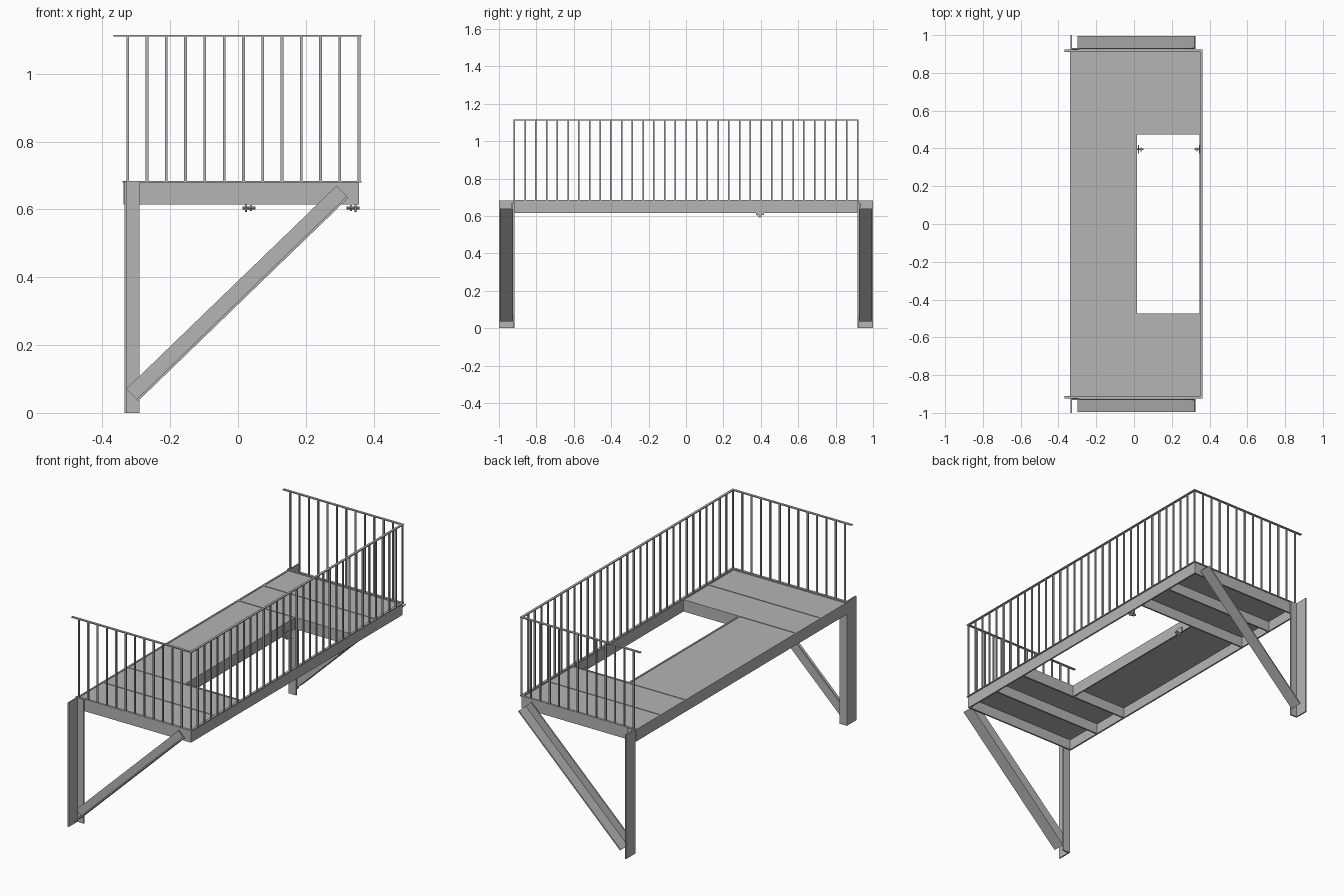
import bpy, math
from mathutils import Matrix, Vector

cube = bpy.data.objects.get("Cube")
if cube:
    bpy.data.objects.remove(cube)

steel = bpy.data.materials.new("grey steel")
steel.use_nodes = True
colour = (0.46, 0.46, 0.46, 1)
steel.diffuse_color = colour
steel.node_tree.nodes["Principled BSDF"].inputs["Base Color"].default_value = colour


def boxes(name, spans, matrix=Matrix()):
    """One object made of boxes, each given as x, y and z spans."""
    verts, faces = [], []
    for xs, ys, zs in spans:
        n = len(verts)
        verts += [matrix @ Vector((x, y, z)) for x in sorted(xs) for y in sorted(ys) for z in sorted(zs)]
        for f in ("0132", "4576", "0451", "2376", "0264", "1573"):
            faces.append([n + int(c) for c in f])
    mesh = bpy.data.meshes.new(name)
    mesh.from_pydata(verts, [], faces)
    mesh.materials.append(steel)
    obj = bpy.data.objects.new(name, mesh)
    bpy.context.collection.objects.link(obj)
    # Consistent outward normals
    import bmesh
    bm = bmesh.new()
    bm.from_mesh(mesh)
    bmesh.ops.recalc_face_normals(bm, faces=bm.faces)
    bm.to_mesh(mesh)
    bm.free()
    return obj


def disc(name, x, y, z, radius, length, sides=16):
    """Cylinder lying along x."""
    bpy.ops.mesh.primitive_cylinder_add(vertices=sides, radius=radius, depth=length,
                                        location=(x, y, z), rotation=(0, math.pi / 2, 0))
    obj = bpy.context.object
    obj.name = name
    obj.data.materials.append(steel)
    bpy.ops.object.shade_smooth_by_angle()


# Main dimensions
BACK, FRONT, END = -0.338, 0.357, 0.918     # platform edges
HOLE_X, HOLE_Y, MID_Y = 0.015, 0.475, 0.70  # hatch opening and cross beams
LOW, TOP, T = 0.615, 0.68, 0.009            # beam heights and thickness
RAIL = 1.113

# Platform frame
beam = (LOW, TOP)
boxes("long_beams", [((BACK, BACK + T), (-END, END), beam),
                     ((FRONT - T, FRONT), (-END, END), beam),
                     ((HOLE_X - T, HOLE_X), (-HOLE_Y, HOLE_Y), beam)])
cross = []
for s in (-1, 1):
    for y in (END, MID_Y, HOLE_Y + T):
        cross.append(((BACK + T, FRONT - T), (s * y, s * (y - T)), beam))
boxes("cross_beams", cross)

# Deck plates set just below the beam tops
deck = (TOP - 0.008, TOP - 0.003)
plates = [((BACK + T, HOLE_X - T), (-HOLE_Y, HOLE_Y), deck)]
for s in (-1, 1):
    plates.append(((BACK + T, FRONT - T), (s * (HOLE_Y + T), s * (MID_Y - T)), deck))
    plates.append(((BACK + T, FRONT - T), (s * MID_Y, s * (END - T)), deck))
boxes("deck_plates", plates)

# Angle-section posts and braces at both ends
start, end = Vector((-0.312, 0, 0.053)), Vector((0.308, 0, 0.652))
run = end - start
tilt = Matrix.Translation((start + end) / 2) @ Matrix.Rotation(-math.atan2(run.z, run.x), 4, 'Y')
half, w, t = run.length / 2, 0.025, 0.007
for s, side in ((-1, "front"), (1, "back")):
    boxes(side + "_post", [((-0.335, -0.328), (s * 0.918, s), (0, TOP + 0.002)),
                           ((-0.328, -0.29), (s * 0.918, s * 0.926), (0, TOP + 0.002))])
    boxes(side + "_brace", [((-half, half), (s * 0.926, s * 0.933), (-w, w)),
                            ((-half, half), (s * 0.933, s * 0.994), (-w, -w + t))], tilt)

# Railing on three sides: flat rails and square bars
RX, RY, r, b = 0.357, 0.917, 0.0065, 0.004
for name, z, back in (("top_rail", RAIL, -0.367), ("bottom_rail", TOP + 0.002, -0.34)):
    zs = (z - 0.003, z + 0.002)
    boxes(name, [((RX - r, RX + r), (-RY - r, RY + r), zs)]
          + [((back, RX - r), (s * RY - r, s * RY + r), zs) for s in (-1, 1)])

bar_z = (TOP, RAIL - 0.002)
bars = []
for i in range(12):
    x = -0.325 + i * (RX + 0.325) / 12
    bars += [((x - b, x + b), (s * RY - b, s * RY + b), bar_z) for s in (-1, 1)]
for i in range(33):
    y = -RY + i * RY / 16
    bars.append(((RX - b, RX + b), (y - b, y + b), bar_z))
boxes("railing_bars", bars)

# Hinge lugs and bolts beneath the hatch opening
for name, x, s in (("inner", 0.024, 1), ("outer", 0.347, -1)):
    y, z = 0.395, 0.604
    boxes(name + "_lug", [((x - 0.003, x + 0.003), (y - 0.022, y + 0.022), (z, LOW + 0.02))])
    disc(name + "_lug_end", x, y, z, 0.012, 0.006)
    disc(name + "_bolt", x + s * 0.008, y, z, 0.004, 0.038, 8)
    disc(name + "_nut", x + s * 0.014, y, z, 0.01, 0.006, 6)
